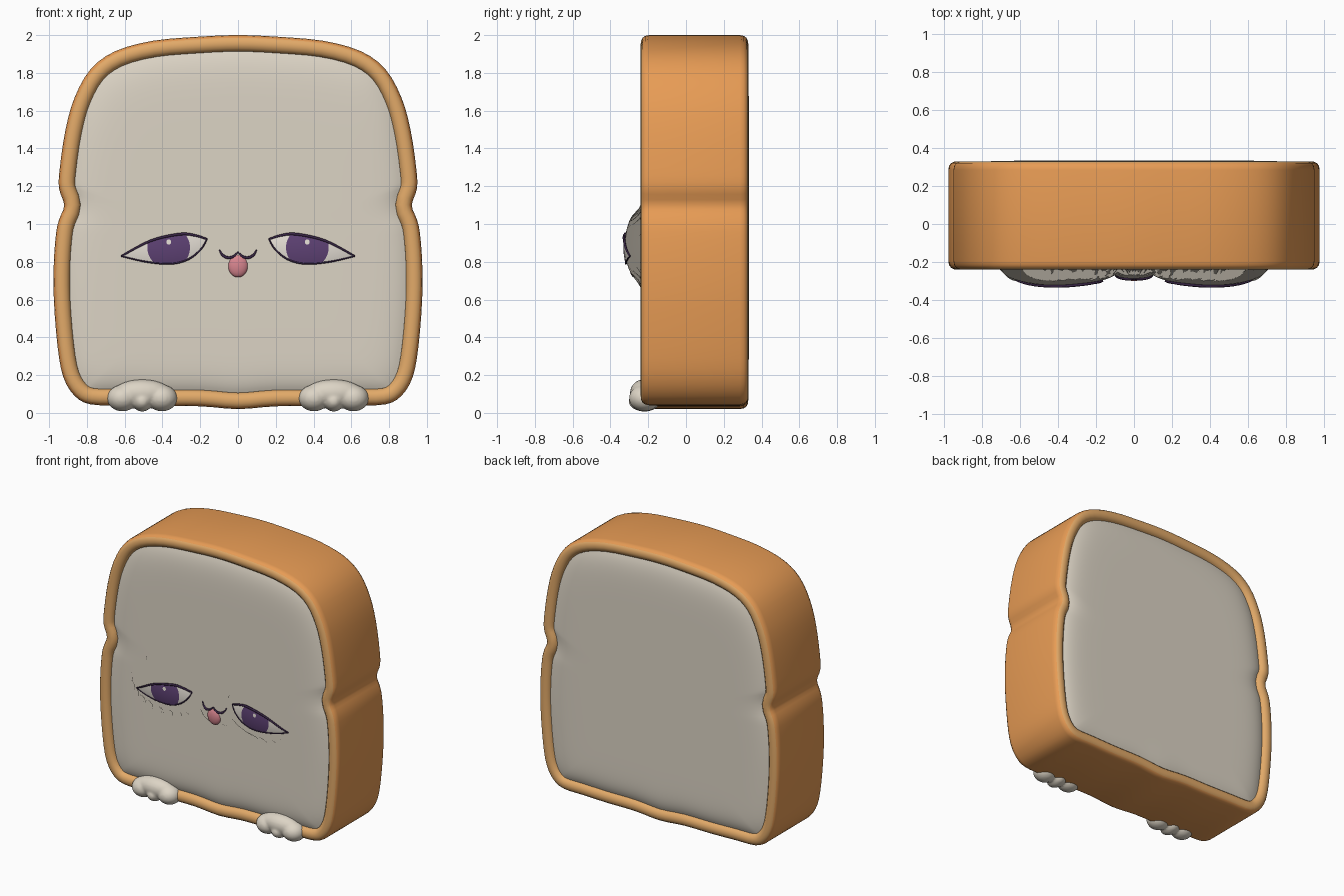
import bpy, bmesh, math
from mathutils import Vector

cube = bpy.data.objects.get("Cube")
if cube:
    bpy.data.objects.remove(cube)


def material(name, r, g, b):
    m = bpy.data.materials.new(name)
    m.use_nodes = True
    m.diffuse_color = (r, g, b, 1)
    m.node_tree.nodes["Principled BSDF"].inputs["Base Color"].default_value = (r, g, b, 1)
    return m


CRUST = material("crust_orange", 0.80, 0.33, 0.09)
RIM = material("rim_tan", 0.76, 0.40, 0.14)
CRUMB = material("crumb_cream", 0.72, 0.66, 0.56)
EYE_WHITE = material("eye_white", 0.80, 0.75, 0.68)
PURPLE = material("iris_purple", 0.115, 0.055, 0.18)
DARK = material("lash_plum", 0.04, 0.018, 0.06)
PINK = material("tongue_pink", 0.70, 0.24, 0.28)


def add_mesh(name, verts, faces, *mats):
    me = bpy.data.meshes.new(name)
    me.from_pydata(verts, [], faces)
    for m in mats:
        me.materials.append(m)
    me.shade_smooth()
    ob = bpy.data.objects.new(name, me)
    bpy.context.collection.objects.link(ob)
    return ob


def spline(pts, steps, closed=False):
    """Catmull-Rom curve through 2D points."""
    n = len(pts)
    get = (lambda i: Vector(pts[i % n])) if closed else (lambda i: Vector(pts[min(max(i, 0), n - 1)]))
    out = []
    for i in range(n if closed else n - 1):
        a, b, c, d = (get(i + k) for k in (-1, 0, 1, 2))
        for k in range(steps):
            t = k / steps
            out.append(0.5 * (2 * b + (c - a) * t + (2 * a - 5 * b + 4 * c - d) * t * t
                              + (3 * b - a - 3 * c + d) * t ** 3))
    return out if closed else out + [Vector(pts[-1])]


# Slice silhouette: right half, bottom to top, then mirrored
half = [(0, .02), (.2, .035), (.42, .035), (.62, .04), (.78, .045), (.865, .09), (.925, .19),
        (.955, .35), (.975, .6), (.975, .8), (.962, .96), (.945, 1.03), (.92, 1.1), (.948, 1.19),
        (.943, 1.3), (.913, 1.5), (.865, 1.67), (.78, 1.82), (.65, 1.915), (.45, 1.97), (.2, 1.992), (0, 2.0)]
outline = spline(half + [(-x, z) for x, z in half[-2:0:-1]], 3, True)
N = len(outline)


def inset(d):
    ring = []
    for i, p in enumerate(outline):
        t = (outline[(i + 1) % N] - outline[i - 1]).normalized()
        ring.append(p + Vector((-t.y, t.x)) * d)
    return ring


def loft(name, rings, *mats):
    verts = [v for r in rings for v in r]
    faces = [(a * N + i, (a + 1) * N + i, (a + 1) * N + (i + 1) % N, a * N + (i + 1) % N)
             for a in range(len(rings) - 1) for i in range(N)]
    return add_mesh(name, verts, faces, *mats)


# Crust wrapping the slice, with rounded rims on both sides
FRONT, BACK = -.24, .33
rim = [(.088, .04), (.084, .022), (.07, .007), (.05, 0), (.03, .002), (.014, .01), (.004, .024), (0, .045)]
section = [(d, FRONT + y) for d, y in rim] + [(d, BACK - y) for d, y in reversed(rim)]
crust = loft("crust", [[(p.x, y, p.y) for p in inset(d)] for d, y in section], CRUST, RIM)
for k, poly in enumerate(crust.data.polygons):
    row = k // N
    poly.material_index = 1 if row < 5 or row > len(section) - 7 else 0


# Raised areas of the face
def bump(x, z):
    def dome(cx, cz, rx, rz, h):
        return h * math.sqrt(max(0, 1 - ((x - cx) / rx) ** 2 - ((z - cz) / rz) ** 2))
    return max(dome(.39, .885, .31, .19, .087), dome(-.39, .885, .31, .19, .087),
               dome(0, .82, .14, .12, .05))


# Crumb panels: concentric rings, slightly pillowed
centre = Vector((0, .88))
edge = inset(.086)


def panel_ring(t, y, sign):
    pts = [centre.lerp(p, t) for p in edge]
    return [(p.x, y + sign * .03 * t ** 14, p.y) for p in pts]


steps = [(k + .2) / 50.2 for k in range(51)]
front = loft("front_crumb", [panel_ring(t, FRONT + .003, 1) for t in steps], CRUMB)
back = loft("back_crumb", [panel_ring(t, BACK + .003, -1) for t in reversed(steps)], CRUMB)
for ob in (front, back):
    bm = bmesh.new()
    bm.from_mesh(ob.data)
    bmesh.ops.holes_fill(bm, edges=[e for e in bm.edges if e.is_boundary and e.calc_length() < .003], sides=0)
    bm.to_mesh(ob.data)
    bm.free()
    ob.data.shade_smooth()

# Raise the face but keep the even shading of the flat panel
flat_normals = [v.normal.copy() for v in front.data.vertices]
for v in front.data.vertices:
    v.co.y -= bump(v.co.x, v.co.z)
front.data.normals_split_custom_set_from_vertices(flat_normals)


def on_face(x, z, lift):
    return (x, FRONT + .003 - bump(x, z) - lift, z)


# Thin painted plate between a lower and an upper edge
def plate(name, x0, x1, lo, hi, lift, mat, side, cols=28, rows=8):
    verts, faces = [], []
    for i in range(cols + 1):
        x = x0 + (x1 - x0) * (1 - math.cos(math.pi * i / cols)) / 2
        a, b = lo(x), max(lo(x), hi(x))
        verts += [on_face(side * x, a + (b - a) * j / rows, lift) for j in range(rows + 1)]
    w = rows + 1
    for i in range(cols):
        for j in range(rows):
            f = (i * w + j, (i + 1) * w + j, (i + 1) * w + j + 1, i * w + j + 1)
            faces.append(f[::side])
    return add_mesh(name, verts, faces, mat)


# Tapered painted line following the face
def stroke(name, pts, radius, lift, side=1, taper=.4):
    cu = bpy.data.curves.new(name, "CURVE")
    cu.dimensions = "3D"
    cu.bevel_depth = radius
    cu.bevel_resolution = 1
    sp = cu.splines.new("POLY")
    sp.points.add(len(pts) - 1)
    for k, (p, q) in enumerate(zip(sp.points, pts)):
        p.co = (*on_face(side * q.x, q.y, lift), 1)
        p.radius = taper + (1 - taper) * math.sin(math.pi * k / (len(pts) - 1))
    cu.materials.append(DARK)
    bpy.context.collection.objects.link(bpy.data.objects.new(name, cu))


def height_on(pts):
    def f(x):
        for a, b in zip(pts, pts[1:]):
            if x <= b.x:
                return a.y + (b.y - a.y) * max(0, x - a.x) / max(b.x - a.x, 1e-6)
        return pts[-1].y
    return f


def arc(cx, cz, rx, rz, sign):
    return lambda x: cz + sign * rz * math.sqrt(max(0, 1 - ((x - cx) / rx) ** 2))


# Eyes
upper = spline([(.164, .92), (.23, .94), (.31, .946), (.46, .912), (.618, .83)], 6)
lower = spline([(.164, .92), (.195, .868), (.26, .815), (.354, .79), (.486, .8), (.618, .83)], 6)
top, bottom = height_on(upper), height_on(lower)
low_iris, high_iris = arc(.367, .875, .113, .11, -1), arc(.367, .875, .113, .11, 1)
for label, s in (("left", 1), ("right", -1)):
    plate(label + "_eye_white", .164, .618, bottom, top, .005, EYE_WHITE, s)
    plate(label + "_iris", .254, .48, lambda x: max(bottom(x), low_iris(x)),
          lambda x: min(top(x), high_iris(x)), .008, PURPLE, s)
    plate(label + "_eye_glint", .354, .38, arc(.367, .905, .013, .014, -1),
          arc(.367, .905, .013, .014, 1), .011, EYE_WHITE, s, 10, 2)
    stroke(label + "_upper_lid", upper, .008, .006, s, .6)
    stroke(label + "_lower_lid", lower, .005, .006, s, .7)

# Mouth
for label, s in (("left", 1), ("right", -1)):
    stroke(label + "_mouth", spline([(0, .852), (.025, .828), (.055, .822), (.082, .836), (.098, .862)], 5),
           .008, .004, s)


def ellipsoid(bm, centre, radii):
    new = bmesh.ops.create_uvsphere(bm, u_segments=24, v_segments=14, radius=1)["verts"]
    bmesh.ops.scale(bm, vec=radii, verts=new)
    bmesh.ops.translate(bm, vec=centre, verts=new)


def blob(name, parts, mat):
    bm = bmesh.new()
    for c, r in parts:
        ellipsoid(bm, c, r)
    ob = add_mesh(name, [], [], mat)
    bm.to_mesh(ob.data)
    bm.free()
    ob.data.shade_smooth()
    return ob


# Tongue
blob("tongue", [((0, -.275, .78), (.053, .025, .062))], PINK)

# Paws with three toes each, blended together
for label, s in (("left", 1), ("right", -1)):
    x = .507 * s
    paw = blob(label + "_paw", [((x, -.225, .105), (.155, .072, .072)),
                                ((x - .105, -.22, .078), (.082, .082, .07)),
                                ((x + .105, -.22, .078), (.082, .082, .07)),
                                ((x, -.22, .062), (.055, .085, .055))], CRUMB)
    mod = paw.modifiers.new("blend", "REMESH")
    mod.mode = "VOXEL"
    mod.voxel_size = .009
    mod.use_smooth_shade = True
    soft = paw.modifiers.new("soften", "SMOOTH")
    soft.iterations = 4
